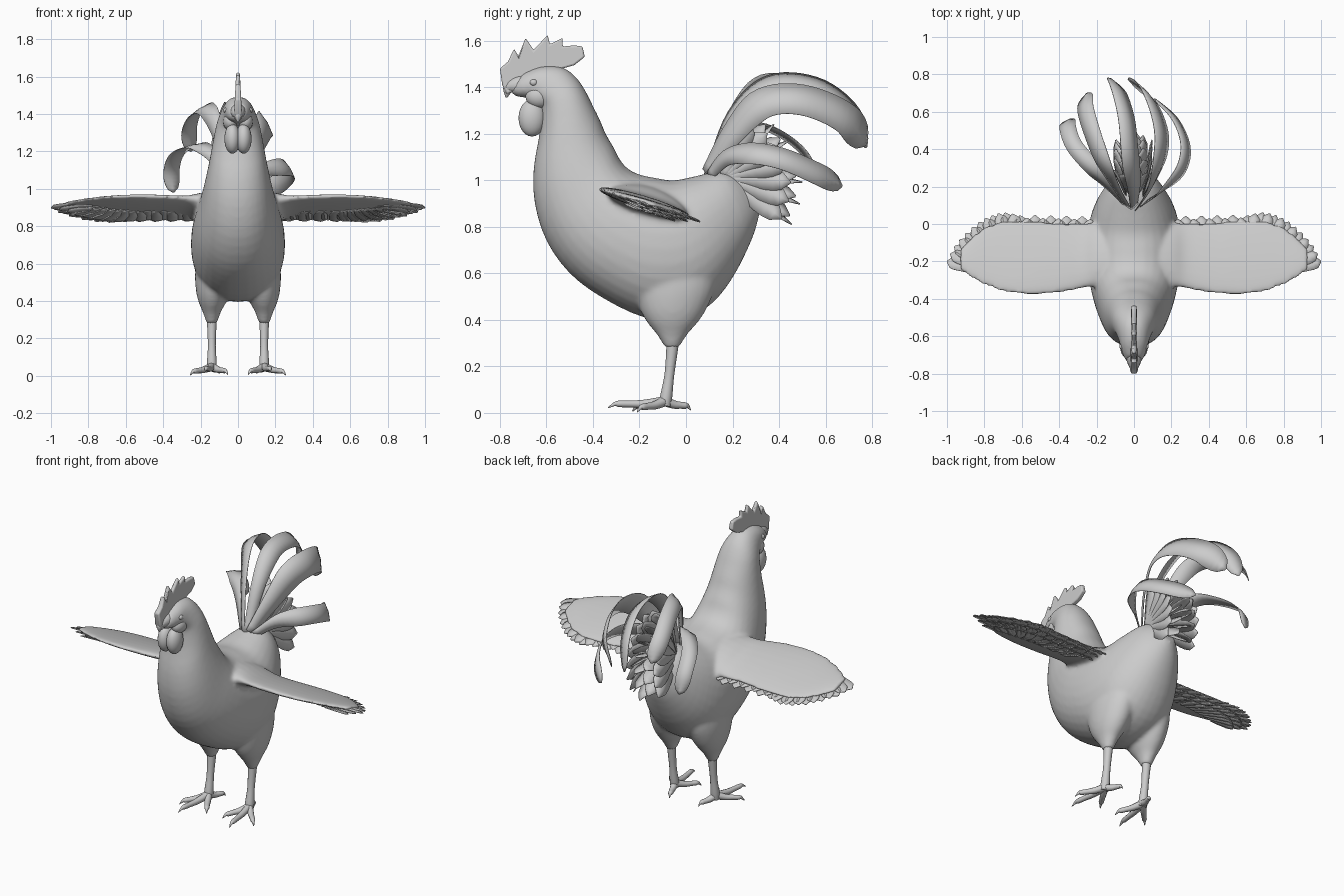
import bpy, bmesh, math
from mathutils import Vector as V

old = bpy.data.objects.get("Cube")
if old:
    bpy.data.objects.remove(old)

grey = bpy.data.materials.new("plain_grey")
grey.use_nodes = True
grey.diffuse_color = (0.6, 0.6, 0.6, 1)
grey.node_tree.nodes["Principled BSDF"].inputs["Base Color"].default_value = (0.6, 0.6, 0.6, 1)


def finish(name, bm, angle=40):
    bmesh.ops.recalc_face_normals(bm, faces=bm.faces)
    me = bpy.data.meshes.new(name)
    bm.to_mesh(me)
    bm.free()
    ob = bpy.data.objects.new(name, me)
    bpy.context.collection.objects.link(ob)
    me.materials.append(grey)
    bpy.ops.object.select_all(action='DESELECT')
    ob.select_set(True)
    bpy.context.view_layer.objects.active = ob
    bpy.ops.object.shade_smooth_by_angle(angle=math.radians(angle))
    return ob


def spline(pts, n):
    """Catmull-Rom curve through tuples of any length."""
    p = [V(q) for q in pts]
    p = [2 * p[0] - p[1]] + p + [2 * p[-1] - p[-2]]
    out = []
    for i in range(1, len(p) - 2):
        a, b, c, d = p[i - 1:i + 3]
        for k in range(n):
            t = k / n
            out.append(0.5 * (2 * b + (c - a) * t + (2 * a - 5 * b + 4 * c - d) * t * t
                              + (3 * b - a - 3 * c + d) * t ** 3))
    return out + [p[-2]]


def loft(bm, sections, sides=24, power=1.0):
    """Skin closed rings given as (centre, half axis, half axis)."""
    rings = []
    for c, u, w in sections:
        ring = []
        for k in range(sides):
            a = math.tau * k / sides
            cs, sn = math.cos(a), math.sin(a)
            cs, sn = (math.copysign(abs(f) ** power, f) for f in (cs, sn))
            ring.append(bm.verts.new(c + u * cs + w * sn))
        rings.append(ring)
    for r, s in zip(rings, rings[1:]):
        for k in range(sides):
            bm.faces.new((r[k], r[k - 1], s[k - 1], s[k]))
    bm.faces.new(rings[0])
    bm.faces.new(rings[-1])


def tube(bm, pts, sides=12):
    """Round tube through (x, y, z, radius) points."""
    p = spline(pts, 4)
    secs = []
    for i, q in enumerate(p):
        t = (p[min(i + 1, len(p) - 1)] - p[max(i - 1, 0)]).xyz.normalized()
        u = t.orthogonal().normalized() if abs(t.x) > .9 else t.cross(V((1, 0, 0))).normalized()
        secs.append((q.xyz, u * q.w, t.cross(u) * q.w))
    loft(bm, secs, sides)


def feather(bm, pts, width, side, twist=0, peak=.3, n=4, round_from=.72):
    """Cambered strip with a tapered root and a rounded tip."""
    p = spline(pts, n)
    rows = []
    for i, q in enumerate(p):
        t = (p[min(i + 1, len(p) - 1)] - p[max(i - 1, 0)]).normalized()
        s = (V(side) - t * t.dot(V(side))).normalized()
        w = s * math.cos(twist) + t.cross(s) * math.sin(twist)
        up = t.cross(w)
        f = i / (len(p) - 1)
        h = width / 2 * min(1, .4 + .6 * f / peak)
        h *= math.sqrt(max(.01, 1 - max(0, (f - round_from) / (1 - round_from)) ** 2))
        rows.append([bm.verts.new(q + w * h * k - up * h * .12 * (1 - k * k)) for k in (-1, 0, 1)])
    for a, b in zip(rows, rows[1:]):
        for k in (0, 1):
            bm.faces.new((a[k], a[k + 1], b[k + 1], b[k]))


def thicken(ob, amount=.004):
    m = ob.modifiers.new("thickness", 'SOLIDIFY')
    m.thickness = amount
    m.offset = 0


def wing_z(y):
    return .962 - .3 * (y + .37)


# Body, neck and head: top (y, z), bottom (y, z), half width
bm = bmesh.new()
body = [(.25, 1.0, .32, .87, .05), (.16, 1.04, .285, .75, .125), (.05, 1.02, .2, .58, .195),
        (-.05, 1.0, .1, .46, .235), (-.13, 1.01, -.03, .40, .25), (-.20, 1.025, -.18, .41, .25),
        (-.25, 1.05, -.36, .495, .238), (-.285, 1.09, -.50, .60, .218), (-.31, 1.14, -.60, .74, .193),
        (-.345, 1.2, -.65, .90, .17), (-.37, 1.26, -.655, 1.05, .15), (-.40, 1.32, -.63, 1.2, .132),
        (-.43, 1.38, -.625, 1.31, .115), (-.47, 1.44, -.65, 1.34, .098), (-.53, 1.485, -.69, 1.355, .08),
        (-.62, 1.49, -.73, 1.36, .065), (-.70, 1.46, -.755, 1.38, .042)]
secs = []
for ty, tz, by, bz, w in spline(body, 3):
    top, bot = V((0, ty, tz)), V((0, by, bz))
    secs.append(((top + bot) / 2, (top - bot) / 2, V((w, 0, 0))))
loft(bm, secs, 32, .92)
# Thighs (x, y, z, half width, half depth) and wing arms, fused with the body
thigh = [(.12, -.05, .66, .1, .18), (.125, -.05, .54, .105, .175), (.132, -.055, .45, .092, .145),
         (.137, -.058, .39, .072, .11), (.14, -.06, .34, .048, .068), (.14, -.06, .28, .028, .03)]
arm = [(.08, -.32, .0, .08), (.2, -.335, .005, .06), (.28, -.345, .005, .034), (.4, -.37, .005, .028),
       (.52, -.38, .015, .026), (.65, -.375, .02, .022), (.77, -.34, -.0, .018), (.86, -.295, -.06, .016),
       (.93, -.25, -.13, .012)]
for m in (1, -1):
    loft(bm, [(V((x * m, y, z)), V((rx, 0, 0)), V((0, ry, 0))) for x, y, z, rx, ry in spline(thigh, 3)])
    secs = []
    for x, lead, trail, th in spline(arm, 3):
        mid, half = (trail + lead) / 2, (trail - lead) / 2
        secs.append((V((x * m, mid, wing_z(mid))), V((0, half, -.3 * half)), V((0, .3 * th, th))))
    loft(bm, secs, 20)
ob = finish("body", bm, 60)
rm = ob.modifiers.new("fuse", 'REMESH')
rm.mode = 'VOXEL'
rm.voxel_size = .011
rm.use_smooth_shade = True
sm = ob.modifiers.new("soften", 'SMOOTH')
sm.factor = .5
sm.iterations = 8

# Wing flight feathers, in a long upper row and shorter lower rows
tips = spline([(.61, .045), (.69, .06), (.76, .045), (.83, .01), (.9, -.05), (.96, -.12), (1.0, -.2)], 2)
for m, label in ((1, "left"), (-1, "right")):
    bm = bmesh.new()
    for row, reach in enumerate((1, .8, .6)):
        vanes = [((.23 + .042 * i, -.2), (.235 + .042 * i, .025 + .015 * (i % 2) + .001 * i)) for i in range(9)]
        vanes += [((.56 + .018 * i, -.2 - .004 * i), t) for i, t in enumerate(tips)]
        for i, (b, t) in enumerate(vanes):
            pts = []
            for f in (0, .5, 1):
                x = b[0] + (t[0] - b[0]) * f * reach
                y = b[1] + (t[1] - b[1]) * f * reach
                droop = .014 * row + .004 * (i % 2) + .008 * f * f
                pts.append((x * m, y, wing_z(y) - droop))
            d = V((t[0] - b[0], t[1] - b[1]))
            feather(bm, pts, .075, (d.y * m, -d.x, .3 * d.x), -.08 * m, .4, 5, .8)
    thicken(finish(label + "_wing_feathers", bm))

# Long sickle tail feathers: width, twist in degrees, path
sickles = [
    (.11, 35, [(0, .09, 1.02), (0, .2, 1.28), (-.02, .36, 1.42), (-.04, .56, 1.41), (-.08, .71, 1.3), (-.12, .775, 1.14)]),
    (.15, 60, [(.02, .09, 1.03), (.09, .2, 1.2), (.135, .33, 1.33), (.145, .5, 1.345), (.08, .68, 1.27), (-.03, .77, 1.15)]),
    (.105, 60, [(.04, .1, 1.02), (.15, .18, 1.1), (.25, .29, 1.115), (.275, .42, 1.09), (.22, .56, 1.03), (.11, .67, .975)]),
    (.1, -35, [(-.03, .09, 1.02), (-.1, .2, 1.28), (-.16, .32, 1.42), (-.22, .48, 1.41), (-.26, .62, 1.32), (-.25, .7, 1.2)]),
    (.09, -18, [(-.04, .1, 1.02), (-.13, .2, 1.17), (-.22, .3, 1.23), (-.32, .42, 1.19), (-.355, .52, 1.1), (-.345, .56, .98)])]
bm = bmesh.new()
for width, twist, path in sickles:
    feather(bm, path, width, (1, 0, 0), math.radians(twist), .35, 6, .85)
thicken(finish("sickle_feathers", bm, 60))

# Short tail fan
bm = bmesh.new()
for col in range(-2, 3):
    for i in range(7):
        a = math.radians(-30 + 16 * i + 5 * (col % 2))
        r = .34 - .025 * abs(col)
        x = .048 * col
        pts = [(x * (.5 + .5 * f), .16 + r * f * math.cos(a), 1.01 + r * f * math.sin(a) - .03 * f * f)
               for f in (0, .5, 1)]
        feather(bm, pts, .09, (1, 0, 0), math.radians(36 * col + 12), .6)
thicken(finish("tail_fan", bm))

# Comb, thinner towards its points
bm = bmesh.new()
outline = [(-.77, 1.37), (-.79, 1.41), (-.80, 1.48), (-.765, 1.51), (-.74, 1.565), (-.72, 1.535), (-.69, 1.612),
           (-.655, 1.56), (-.595, 1.625), (-.585, 1.585), (-.53, 1.612), (-.53, 1.575), (-.48, 1.58),
           (-.445, 1.575), (-.435, 1.53), (-.48, 1.495), (-.55, 1.475), (-.62, 1.44), (-.70, 1.4)]
face = bm.faces.new([bm.verts.new((-.01, y, z)) for y, z in outline])
ext = bmesh.ops.extrude_face_region(bm, geom=[face])
bmesh.ops.translate(bm, vec=(.02, 0, 0), verts=[g for g in ext["geom"] if isinstance(g, bmesh.types.BMVert)])
for v in bm.verts:
    v.co.x *= 1 + 5 * (1.62 - v.co.z)
bv = finish("comb", bm).modifiers.new("round", 'BEVEL')
bv.width, bv.segments = .008, 3

# Beak
bm = bmesh.new()
tube(bm, [(0, -.66, 1.405, .05), (0, -.72, 1.408, .042), (0, -.762, 1.395, .026), (0, -.772, 1.355, .003)])
finish("beak", bm)

# Wattles, cheeks and eyes
for name, c, s in (("wattle", (.03, -.662, 1.268), (.043, .058, .08)),
                   ("cheek", (.04, -.63, 1.36), (.04, .06, .05)),
                   ("eye", (.066, -.655, 1.42), (.012, .016, .014))):
    bm = bmesh.new()
    for m in (1, -1):
        made = bmesh.ops.create_uvsphere(bm, u_segments=20, v_segments=12, radius=1)["verts"]
        bmesh.ops.scale(bm, vec=s, verts=made)
        bmesh.ops.translate(bm, vec=(c[0] * m, c[1], c[2]), verts=made)
    finish(name + "s", bm)

# Shanks and clawed toes
toes = [(.175, -.335, .03), (.255, -.21, .012), (.055, -.23, .015), (.1, .02, .02)]
for m, label in ((1, "left"), (-1, "right")):
    bm = bmesh.new()
    tube(bm, [(.14 * m, -.055, .34, .03), (.14 * m, -.06, .27, .025), (.14 * m, -.072, .16, .021),
              (.14 * m, -.085, .07, .026), (.14 * m, -.09, .03, .024)])
    for toe in toes:
        hub, tip = V((.14, -.09, .05)), V(toe)
        pts = []
        for f, lift, r in ((0, 0, .022), (.35, 0, .018), (.6, .004, .015), (.8, .007, .014), (.88, .007, .009), (1, -.008, .002)):
            q = hub.lerp(tip, f)
            pts.append((q.x * m, q.y, max(q.z * (1 - .4 * f * (1 - f)) + lift, r), r))
        tube(bm, pts, 10)
    finish(label + "_leg", bm)
